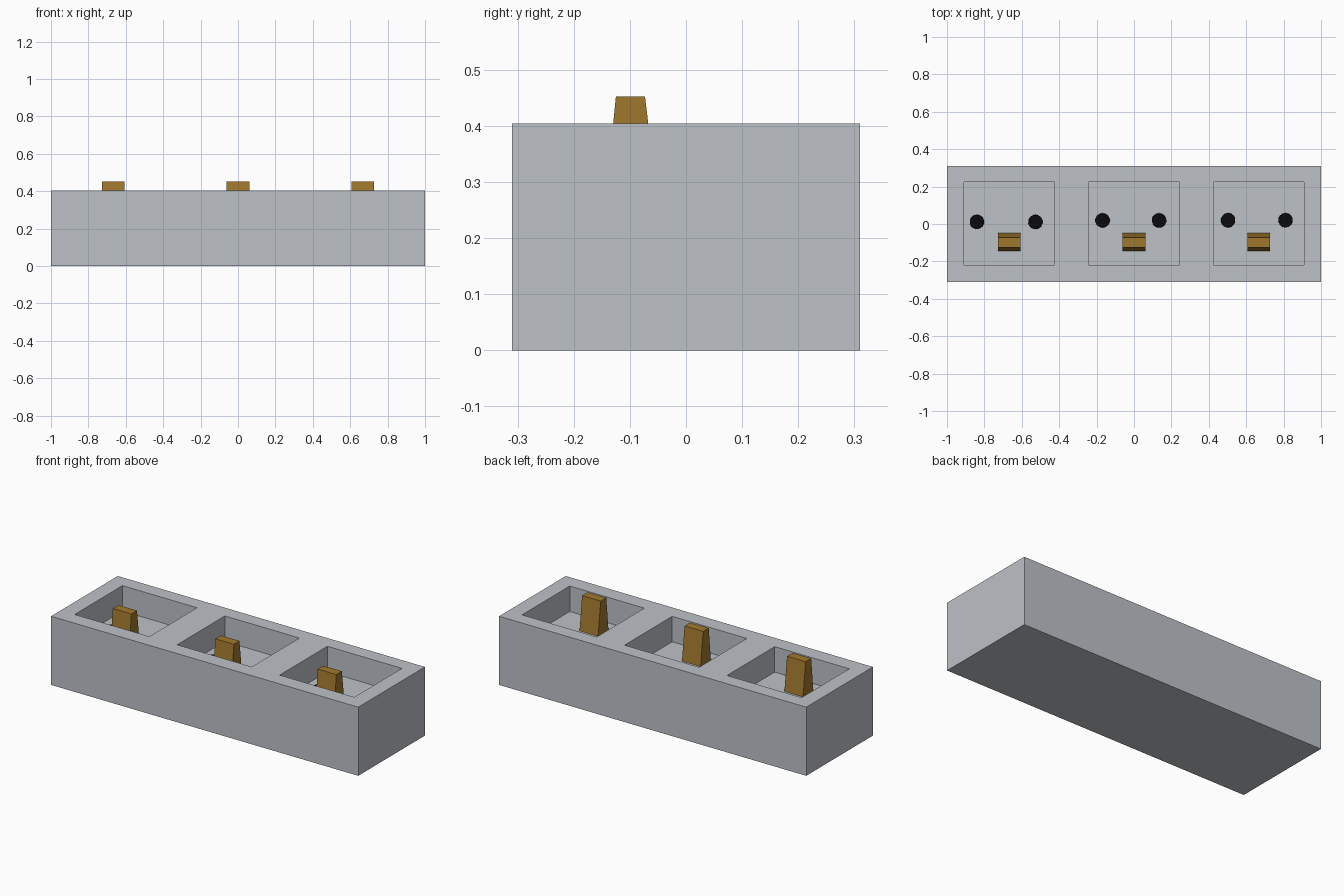
import bpy, bmesh, math, random
from mathutils import Vector

cube = bpy.data.objects.get("Cube")
if cube:
    bpy.data.objects.remove(cube, do_unlink=True)
random.seed(4)

HEIGHT, FLOOR = 0.404, 0.254
CENTRES = (-0.667, 0.0, 0.667)
POCKET_HALF = 0.243
POCKET_Y = (-0.219, 0.225)


def material(name, colour):
    mat = bpy.data.materials.new(name)
    mat.use_nodes = True
    mat.diffuse_color = (*colour, 1)
    mat.node_tree.nodes["Principled BSDF"].inputs["Base Color"].default_value = (*colour, 1)
    return mat


def finish(bm, name, mat):
    bmesh.ops.recalc_face_normals(bm, faces=bm.faces)
    mesh = bpy.data.meshes.new(name)
    bm.to_mesh(mesh)
    bm.free()
    mesh.materials.append(mat)
    obj = bpy.data.objects.new(name, mesh)
    bpy.context.collection.objects.link(obj)
    return obj


def box(size, centre):
    bm = bmesh.new()
    bmesh.ops.create_cube(bm, size=1)
    bmesh.ops.scale(bm, vec=size, verts=bm.verts)
    bmesh.ops.translate(bm, vec=centre, verts=bm.verts)
    return bm


def cut(bm, point, normal):
    bmesh.ops.bisect_plane(bm, geom=bm.verts[:] + bm.edges[:] + bm.faces[:],
                           plane_co=point, plane_no=normal)


grey = material("light grey", (0.51, 0.54, 0.575))
brown = material("golden brown", (0.35, 0.185, 0.027))
black = material("black", (0.003, 0.003, 0.004))

# Block: cut the top along the pocket outlines, then sink the pockets
bm = box((2, 0.62, HEIGHT), (0, 0, HEIGHT / 2))
for cx in CENTRES:
    for side in (-1, 1):
        cut(bm, (cx + side * POCKET_HALF, 0, 0), (1, 0, 0))
for y in POCKET_Y:
    cut(bm, (0, y, 0), (0, 1, 0))


def is_pocket(face):
    c = face.calc_center_median()
    return (face.normal.z > 0.9 and POCKET_Y[0] < c.y < POCKET_Y[1]
            and any(abs(c.x - cx) < POCKET_HALF for cx in CENTRES))


bm.normal_update()
pockets = [f for f in bm.faces if is_pocket(f)]
sunk = bmesh.ops.extrude_discrete_faces(bm, faces=pockets)["faces"]
for face in sunk:
    bmesh.ops.translate(bm, vec=(0, 0, FLOOR - HEIGHT), verts=face.verts)
bmesh.ops.dissolve_limit(bm, angle_limit=math.radians(1), verts=bm.verts, edges=bm.edges)
finish(bm, "block", grey)

# Levers: upright blocks tapering towards the top, one in each pocket
LEVER_TOP, LEVER_Y = 0.452, -0.097
for i, cx in enumerate(CENTRES):
    tall = LEVER_TOP - FLOOR
    bm = box((0.121, 0.096, tall), (cx, LEVER_Y, FLOOR + tall / 2))
    for v in bm.verts:
        if v.co.z > HEIGHT:
            v.co.y = LEVER_Y - 0.002 + (v.co.y - LEVER_Y) * 0.54
    finish(bm, f"lever_{i + 1}", brown)

# Spots: small uneven black discs lying on each pocket floor
SPOTS = ((-0.84, 0.011), (-0.527, 0.011), (-0.168, 0.019),
         (0.134, 0.019), (0.503, 0.02), (0.81, 0.02))
for i, (x, y) in enumerate(SPOTS):
    bm = bmesh.new()
    bmesh.ops.create_cone(bm, cap_ends=True, segments=14, radius1=0.039,
                          radius2=0.039, depth=0.006)
    for v in bm.verts:
        if v.co.z > 0:
            stretch = random.uniform(0.93, 1.06)
            v.co.x *= stretch
            v.co.y *= stretch * 0.95
    bmesh.ops.translate(bm, vec=Vector((x, y, FLOOR + 0.003)), verts=bm.verts)
    finish(bm, f"spot_{i + 1}", black)
